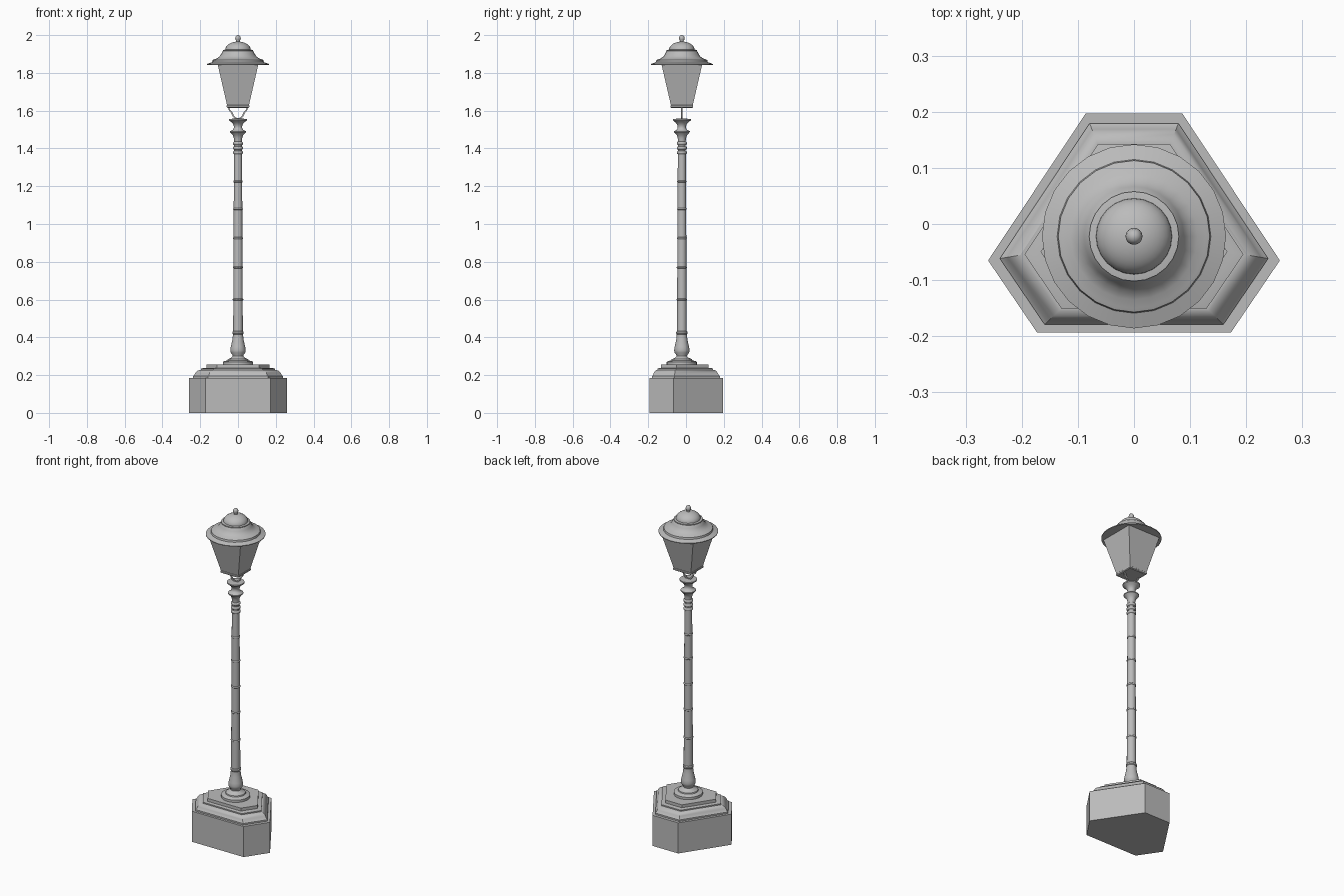
import bpy, bmesh, math
from mathutils import Vector

if "Cube" in bpy.data.objects:
    bpy.data.objects.remove(bpy.data.objects["Cube"], do_unlink=True)

AXIS_Y = -0.022  # the post stands slightly forward of the middle

grey = bpy.data.materials.new("grey metal")
grey.use_nodes = True
COLOUR = (0.5, 0.5, 0.5, 1)
grey.diffuse_color = COLOUR
grey.node_tree.nodes["Principled BSDF"].inputs["Base Color"].default_value = COLOUR


def finish(name, bm, angle=35):
    bmesh.ops.recalc_face_normals(bm, faces=bm.faces)
    mesh = bpy.data.meshes.new(name)
    bm.to_mesh(mesh)
    bm.free()
    obj = bpy.data.objects.new(name, mesh)
    bpy.context.collection.objects.link(obj)
    obj.location.y = AXIS_Y
    mesh.materials.append(grey)
    bpy.ops.object.select_all(action='DESELECT')
    obj.select_set(True)
    bpy.context.view_layer.objects.active = obj
    bpy.ops.object.shade_smooth_by_angle(angle=math.radians(angle))
    return obj


def stack(name, outline, profile, angle=35):
    """Loft a closed outline through (scale, height) levels, capped at both ends."""
    bm = bmesh.new()
    rings = [[bm.verts.new((x * s, y * s, z)) for x, y in outline] for s, z in profile]
    n = len(outline)
    for low, high in zip(rings, rings[1:]):
        for i in range(n):
            j = (i + 1) % n
            bm.faces.new((low[i], low[j], high[j], high[i]))
    bm.faces.new(rings[0][::-1])
    bm.faces.new(rings[-1])
    return finish(name, bm, angle)


def polygon(sides, turn=0.0, radius=1.0):
    return [(radius * math.cos(turn + i * math.tau / sides),
             radius * math.sin(turn + i * math.tau / sides)) for i in range(sides)]


circle = polygon(24)
square = polygon(4, math.pi / 4, math.sqrt(2))

# Six-sided stone base and its moulded steps
right = [(0.173, -0.171), (0.26, -0.043), (0.086, 0.219)]
hexagon = right + [(-x, y) for x, y in reversed(right)]
stack("base_block", hexagon, [(1, 0), (1, 0.185)])
stack("base_moulding", hexagon, [
    (0.92, 0.185), (0.92, 0.194), (0.89, 0.2), (0.87, 0.211), (0.83, 0.222),
    (0.78, 0.228), (0.75, 0.228), (0.75, 0.235), (0.69, 0.238)], 30)
stack("base_top_step", hexagon, [(0.64, 0.235), (0.64, 0.256)])

# Turned foot
stack("post_foot", circle, [
    (0.08, 0.255), (0.08, 0.27), (0.073, 0.274), (0.056, 0.278), (0.054, 0.284),
    (0.036, 0.292), (0.028, 0.3), (0.029, 0.307), (0.038, 0.318), (0.041, 0.332),
    (0.038, 0.35), (0.03, 0.385), (0.027, 0.41), (0.027, 0.416), (0.03, 0.42),
    (0.03, 0.428), (0.026, 0.433)])

# Shaft in slightly narrowing lengths, with a thin ring at each joint
joints = [0.43, 0.6, 0.77, 0.925, 1.08, 1.225, 1.38]
for i, (low, high) in enumerate(zip(joints, joints[1:])):
    r = 0.0255 - 0.0007 * i
    stack(f"shaft_{i + 1}", circle, [(r, low), (r - 0.0007, high)])
    if i:
        stack(f"joint_ring_{i}", circle, [
            (r, low - 0.005), (r + 0.003, low - 0.002),
            (r + 0.003, low + 0.002), (r, low + 0.005)], 60)

# Collars and flared capital
for i, z in enumerate((1.378, 1.402, 1.427)):
    stack(f"collar_{i + 1}", circle, [
        (0.021, z - 0.009), (0.026, z - 0.005), (0.026, z + 0.005), (0.021, z + 0.009)], 60)
stack("capital", circle, [
    (0.02, 1.37), (0.02, 1.435), (0.022, 1.455), (0.027, 1.47), (0.038, 1.482),
    (0.042, 1.486), (0.042, 1.491), (0.027, 1.499), (0.022, 1.508), (0.022, 1.518),
    (0.026, 1.529), (0.036, 1.54), (0.048, 1.549), (0.048, 1.556), (0.02, 1.558)])

# Pair of curved flat arms holding the lantern
PATH = [(0.0, 1.557), (0.014, 1.56), (0.026, 1.573), (0.034, 1.592), (0.045, 1.603), (0.051, 1.622)]
for side, label in ((1, "left"), (-1, "right")):
    bm = bmesh.new()
    rows = []
    for i, (x, z) in enumerate(PATH):
        before, after = PATH[max(i - 1, 0)], PATH[min(i + 1, len(PATH) - 1)]
        along = Vector((after[0] - before[0], after[1] - before[1])).normalized() * 0.004
        rows.append([bm.verts.new((side * (x - k * along.y), y, z + k * along.x))
                     for k, y in ((-1, -0.004), (1, -0.004), (1, 0.004), (-1, 0.004))])
    for a, b in zip(rows, rows[1:]):
        for i in range(4):
            bm.faces.new((a[i], a[i - 1], b[i - 1], b[i]))
    bm.faces.new(rows[0])
    bm.faces.new(rows[-1])
    finish(f"{label}_arm", bm)

# Four-sided lantern
stack("lantern_floor", square, [(0.056, 1.615), (0.06, 1.619), (0.06, 1.627), (0.057, 1.63)])
stack("lantern_body", square, [(0.057, 1.625), (0.109, 1.85)])

# Round hood with dome and knob
stack("hood", circle, [
    (0.164, 1.843), (0.164, 1.847), (0.137, 1.857), (0.135, 1.868), (0.128, 1.871),
    (0.113, 1.876), (0.098, 1.886), (0.089, 1.9), (0.084, 1.911), (0.08, 1.916),
    (0.08, 1.921), (0.068, 1.923)])
dome = [(0.068 * math.cos(t), 1.921 + 0.045 * math.sin(t))
        for t in (math.radians(10 * k) for k in range(9))]
stack("dome", circle, dome)
stack("knob", circle, [
    (0.012, 1.96), (0.009, 1.969), (0.013, 1.975), (0.015, 1.983),
    (0.013, 1.992), (0.008, 1.998), (0.002, 2.0)], 60)
